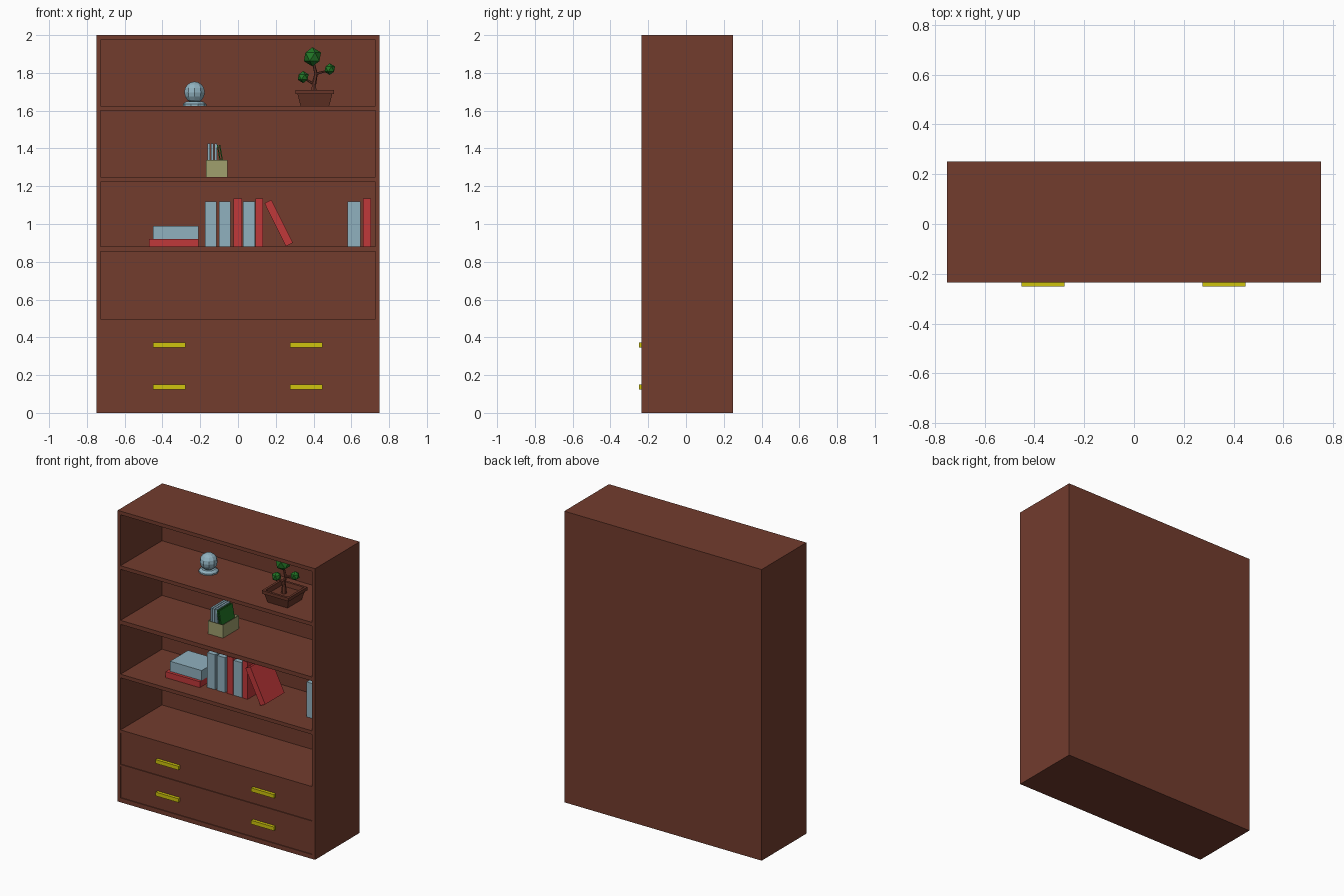
import bpy, bmesh, math
from mathutils import Matrix, Vector

if "Cube" in bpy.data.objects:
    bpy.data.objects.remove(bpy.data.objects["Cube"])


def material(name, rgb):
    m = bpy.data.materials.new(name)
    m.use_nodes = True
    m.diffuse_color = (*rgb, 1)
    m.node_tree.nodes["Principled BSDF"].inputs["Base Color"].default_value = (*rgb, 1)
    return m


wood = material("brown wood", (0.17, 0.045, 0.027))
clay = material("dark brown", (0.135, 0.036, 0.021))
blue = material("pale blue", (0.28, 0.44, 0.52))
red = material("red", (0.53, 0.04, 0.042))
yellow = material("yellow", (0.62, 0.55, 0.004))
khaki = material("khaki", (0.35, 0.35, 0.155))
green = material("leaf green", (0.016, 0.18, 0.019))


def finish(name, bm, mat):
    bmesh.ops.recalc_face_normals(bm, faces=bm.faces[:])
    mesh = bpy.data.meshes.new(name)
    bm.to_mesh(mesh)
    bm.free()
    mesh.materials.append(mat)
    ob = bpy.data.objects.new(name, mesh)
    bpy.context.scene.collection.objects.link(ob)
    return ob


def box(name, x, y, z, mat, tilt=0):
    """Box from (min, max) ranges, tilted about its centre in the xz plane."""
    bm = bmesh.new()
    size = [r[1] - r[0] for r in (x, y, z)]
    mid = Vector([(r[0] + r[1]) / 2 for r in (x, y, z)])
    bmesh.ops.create_cube(bm, size=1, matrix=Matrix.Translation(mid)
                          @ Matrix.Rotation(tilt, 4, 'Y') @ Matrix.Diagonal((*size, 1)))
    return finish(name, bm, mat)


def rings(name, sections, centre, mat, sides, turn=0.0):
    """Closed skin through (radius, z) rings around a vertical axis."""
    bm = bmesh.new()
    loops = []
    for r, z in sections:
        angles = [turn + math.tau * k / sides for k in range(sides)]
        loops.append([bm.verts.new((centre[0] + r * math.cos(a),
                                    centre[1] + r * math.sin(a), z)) for a in angles])
    for lo, hi in zip(loops, loops[1:]):
        for k in range(sides):
            n = (k + 1) % sides
            bm.faces.new((lo[k], lo[n], hi[n], hi[k]))
    bm.faces.new(loops[0][::-1])
    bm.faces.new(loops[-1])
    return finish(name, bm, mat)


def limb(name, start, end, r1, r2):
    bm = bmesh.new()
    a, b = Vector(start), Vector(end)
    rot = (b - a).to_track_quat('Z', 'Y').to_matrix().to_4x4()
    bmesh.ops.create_cone(bm, cap_ends=True, segments=6, radius1=r1, radius2=r2,
                          depth=(b - a).length, matrix=Matrix.Translation((a + b) / 2) @ rot)
    return finish(name, bm, clay)


# Cabinet: front grid, recessed openings, then the outer shell
FRONT, BACK = -0.235, 0.25
xs = (-0.75, -0.728, 0.728, 0.75)
zs = (0, 0.03, 0.245, 0.26, 0.477, 0.497, 0.855, 0.88, 1.222, 1.25, 1.6, 1.625, 1.975, 2)
bm = bmesh.new()
grid = [[bm.verts.new((x, FRONT, z)) for x in xs] for z in zs]
drawers, shelves = [], []
for j in range(len(zs) - 1):
    for i in range(3):
        f = bm.faces.new((grid[j][i], grid[j][i + 1], grid[j + 1][i + 1], grid[j + 1][i]))
        if i == 1 and j % 2:
            (drawers if j < 4 else shelves).append(f)
rim = [e for e in bm.edges if e.is_boundary]
for faces, depth in ((drawers, 0.006), (shelves, 0.45)):
    new = bmesh.ops.extrude_discrete_faces(bm, faces=faces)["faces"]
    bmesh.ops.translate(bm, verts=list({v for f in new for v in f.verts}), vec=(0, depth, 0))
shell = bmesh.ops.extrude_edge_only(bm, edges=rim)["geom"]
bmesh.ops.translate(bm, verts=[g for g in shell if isinstance(g, bmesh.types.BMVert)],
                    vec=(0, BACK - FRONT, 0))
bmesh.ops.contextual_create(bm, geom=[g for g in shell if isinstance(g, bmesh.types.BMEdge)
                                      and g.is_boundary])
finish("cabinet", bm, wood)

# Drawer handles
for row, z in (("lower", 0.137), ("upper", 0.36)):
    for side, x in (("right", -0.365), ("left", 0.361)):
        box(f"{row}_{side}_handle", (x - 0.086, x + 0.086), (-0.25, -0.229),
            (z - 0.013, z + 0.013), yellow)

# Books lying flat
box("flat_book_lower", (-0.47, -0.21), (-0.115, 0.1), (0.88, 0.921), red)
box("flat_book_upper", (-0.45, -0.21), (-0.095, 0.1), (0.921, 0.99), blue)

# Standing books
standing = ((-0.175, -0.115, blue), (-0.1, -0.04, blue), (-0.025, 0.021, red),
            (0.027, 0.09, blue), (0.092, 0.133, red), (0.58, 0.648, blue), (0.662, 0.705, red))
for n, (x1, x2, mat) in enumerate(standing):
    box(f"standing_book_{n + 1}", (x1, x2), (-0.085, 0.11),
        (0.88, 1.12 if mat is blue else 1.135), mat)
box("leaning_book", (0.195, 0.236), (-0.12, 0.09), (0.878, 1.132), red, math.radians(-26.5))

# Open file box with folders
x1, x2, y1, y2, z1, z2, t = -0.17, -0.055, -0.085, 0.09, 1.25, 1.34, 0.004
box("file_box_floor", (x1, x2), (y1, y2), (z1, z1 + t), khaki)
for name, xr, yr in (("front", (x1, x2), (y1, y1 + t)), ("back", (x1, x2), (y2 - t, y2)),
                     ("right", (x1, x1 + t), (y1, y2)), ("left", (x2 - t, x2), (y1, y2))):
    box(f"file_box_{name}", xr, yr, (z1, z2), khaki)
for n in range(3):
    x = -0.161 + n * 0.018
    box(f"blue_folder_{n + 1}", (x, x + 0.013), (-0.07, 0.075), (1.256, 1.425), blue)
for n in range(2):
    x = -0.098 + n * 0.012
    box(f"green_folder_{n + 1}", (x, x + 0.006), (-0.07, 0.075), (1.258, 1.42),
        green, math.radians(-10))

# Snow globe on a round foot
gx, gy = -0.23, 0.01
rings("globe_foot", [(0.062, 1.625), (0.062, 1.635), (0.045, 1.648)], (gx, gy), blue, 10)
bm = bmesh.new()
bmesh.ops.create_uvsphere(bm, u_segments=10, v_segments=8, radius=0.057,
                          matrix=Matrix.Translation((gx, gy, 1.697)))
finish("globe_ball", bm, blue)

# Bonsai: square pot with a hollow rim, trunk, branches and foliage
px, py, diag = 0.407, -0.075, math.sqrt(2)
pot = [(0.076, 1.626), (0.092, 1.688), (0.102, 1.688), (0.102, 1.71), (0.086, 1.71), (0.08, 1.68)]
rings("bonsai_pot", [(r * diag, z) for r, z in pot], (px, py), clay, 4, math.pi / 4)
fork, bend = (0.413, py, 1.795), (0.402, py, 1.74)
limb("trunk_lower", (0.402, py, 1.675), bend, 0.018, 0.012)
limb("trunk_middle", bend, fork, 0.012, 0.009)
limb("trunk_upper", fork, (0.395, py, 1.87), 0.009, 0.006)
limb("left_branch", fork, (0.485, py, 1.815), 0.007, 0.004)
limb("right_branch", bend, (0.345, py, 1.775), 0.007, 0.004)
for name, x, z, r in (("top", 0.394, 1.885, 0.051), ("left", 0.486, 1.82, 0.031),
                      ("right", 0.345, 1.778, 0.032)):
    bm = bmesh.new()
    bmesh.ops.create_icosphere(bm, subdivisions=1, radius=r,
                               matrix=Matrix.Translation((x, py, z)))
    finish(f"{name}_foliage", bm, green)
